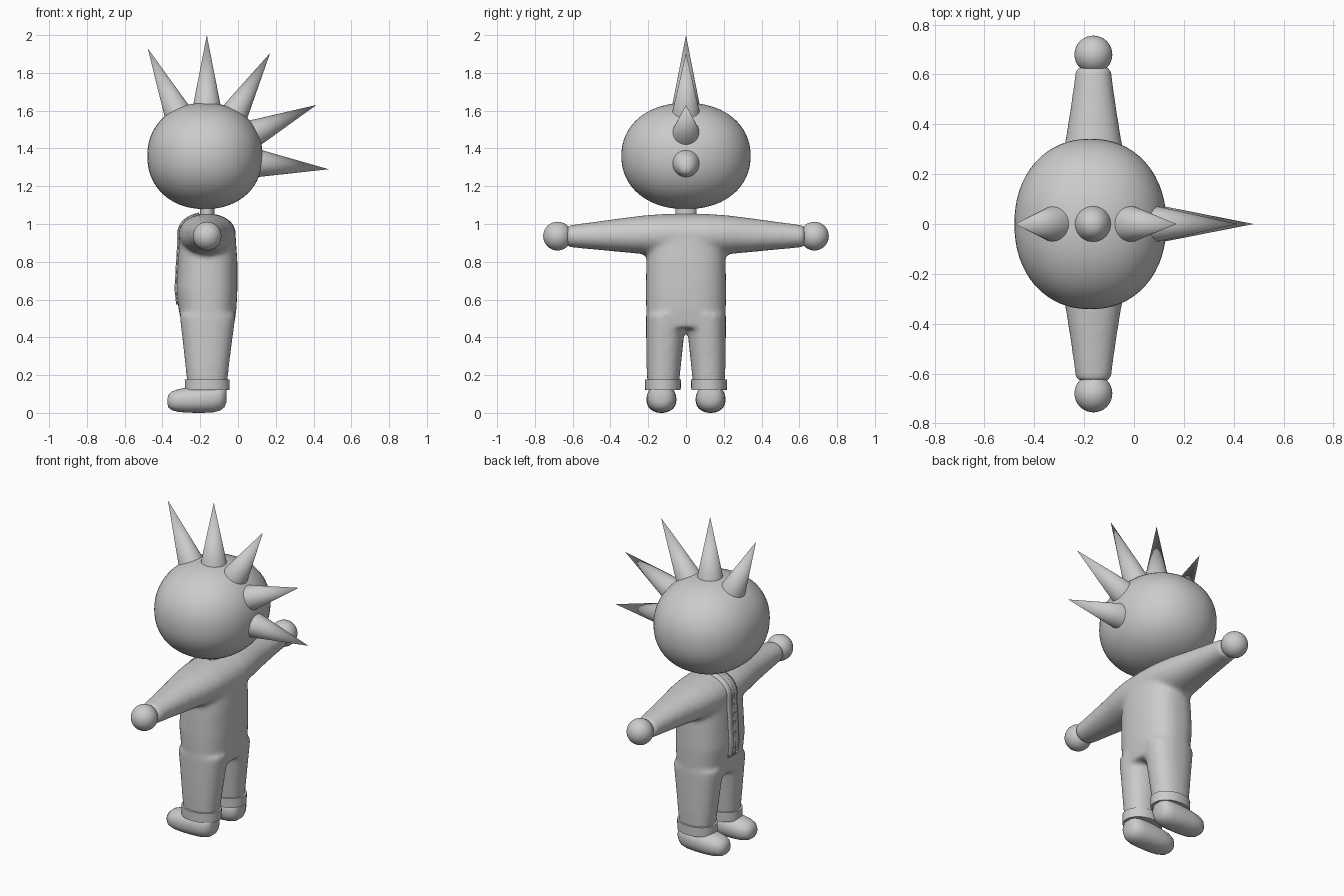
import bpy, bmesh, math
from mathutils import Vector
from mathutils.bvhtree import BVHTree

if "Cube" in bpy.data.objects:
    bpy.data.objects.remove(bpy.data.objects["Cube"])

CX = -0.163  # body axis in x; the figure looks towards -x


def spow(v, p):
    return math.copysign(abs(v) ** p, v)


def loft(bm, rings, place, n=2.0, seg=40):
    """rings: (t, c1, c2, r1, r2); place(t, a, b) -> xyz"""
    loops = []
    for t, c1, c2, r1, r2 in rings:
        loop = []
        for i in range(seg):
            a = 2 * math.pi * i / seg
            u = c1 + r1 * spow(math.cos(a), 2 / n)
            v = c2 + r2 * spow(math.sin(a), 2 / n)
            loop.append(bm.verts.new(place(t, u, v)))
        loops.append(loop)
    for p, q in zip(loops, loops[1:]):
        for i in range(seg):
            j = (i + 1) % seg
            bm.faces.new((p[i], p[j], q[j], q[i]))
    bm.faces.new(loops[0])
    bm.faces.new(loops[-1])


def finish(bm, name, angle=40):
    bmesh.ops.recalc_face_normals(bm, faces=bm.faces)
    me = bpy.data.meshes.new(name)
    bm.to_mesh(me)
    bm.free()
    ob = bpy.data.objects.new(name, me)
    bpy.context.collection.objects.link(ob)
    bpy.ops.object.select_all(action='DESELECT')
    ob.select_set(True)
    bpy.context.view_layer.objects.active = ob
    bpy.ops.object.shade_smooth_by_angle(angle=math.radians(angle))
    return ob


def along_z(t, a, b):
    return (a, b, t)


def along_x(t, a, b):
    return (t, a, b)


# Suit: torso, arms and legs fused into one soft body
bm = bmesh.new()
torso = [(0.45, -0.293, -0.022, 0.200), (0.55, -0.315, -0.008, 0.211),
         (0.65, -0.327, -0.003, 0.213), (0.80, -0.319, -0.003, 0.210),
         (0.93, -0.310, -0.012, 0.200), (1.00, -0.285, -0.040, 0.16),
         (1.04, -0.230, -0.095, 0.10)]
loft(bm, [(z, (a + b) / 2, 0, (b - a) / 2, ry) for z, a, b, ry in torso],
     along_z, 2.5)
for s in (1, -1):
    arm = [(0.0, CX, 0.945, 0.152, 0.111), (0.12, CX, 0.945, 0.150, 0.108),
           (0.22, CX, 0.943, 0.136, 0.103), (0.34, CX, 0.941, 0.112, 0.090),
           (0.48, CX, 0.938, 0.090, 0.074), (0.63, CX, 0.935, 0.070, 0.057)]
    loft(bm, arm, lambda t, a, b: (a, s * t, b), 2.1)
    leg = [(0.14, CX, 0.121 * s, 0.104, 0.083),
           (0.25, CX, 0.118 * s, 0.116, 0.091),
           (0.38, -0.162, 0.112 * s, 0.131, 0.099),
           (0.52, -0.161, 0.106 * s, 0.149, 0.106)]
    loft(bm, leg, along_z, 2.3)
suit = finish(bm, "suit")
rm = suit.modifiers.new("fuse", 'REMESH')
rm.mode = 'VOXEL'
rm.voxel_size = 0.013
rm.use_smooth_shade = True
sm = suit.modifiers.new("soften", 'SMOOTH')
sm.factor = 0.5
sm.iterations = 12

# Front zip: strips laid onto the suit surface
bpy.context.view_layer.update()
bvh = BVHTree.FromObject(suit, bpy.context.evaluated_depsgraph_get())


def strip(name, half, lift, thick):
    rays = [(Vector((-1, 0, 0.575 + 0.375 * i / 14)), Vector((1, 0, 0)))
            for i in range(15)]
    for i in range(1, 9):
        a = math.radians(8.5 * i)
        d = Vector((math.cos(a), 0, -math.sin(a)))
        rays.append((Vector((CX, 0, 0.95)) - d, d))
    bm = bmesh.new()
    rows = []
    for o, d in rays:
        row = []
        for k in range(-2, 3):
            hit, nor, _, _ = bvh.ray_cast(o + Vector((0, half * k / 2, 0)), d)
            row.append(bm.verts.new(hit - d * lift))
        rows.append(row)
    for p, q in zip(rows, rows[1:]):
        for k in range(4):
            bm.faces.new((p[k], p[k + 1], q[k + 1], q[k]))
    ob = finish(bm, name)
    so = ob.modifiers.new("thickness", 'SOLIDIFY')
    so.thickness = thick
    so.offset = 0


strip("zip_band", 0.045, 0.001, 0.010)
strip("zip_teeth", 0.010, 0.005, 0.010)

# Head: slightly boxy ellipsoid
bm = bmesh.new()
bmesh.ops.create_uvsphere(bm, u_segments=64, v_segments=40, radius=1)
for v in bm.verts:
    n = 2.15
    k = sum(abs(c) ** n for c in v.co) ** (-1 / n)
    v.co = Vector((-0.175 + 0.305 * k * v.co.x, 0.342 * k * v.co.y,
                   1.36 + 0.281 * k * v.co.z))
finish(bm, "head")

# Hair spikes: (tip x, tip z, base x, base z)
for tx, tz, bx, bz in [(-0.478, 1.93, -0.325, 1.60), (-0.165, 2.0, -0.165, 1.64),
                       (0.17, 1.905, -0.01, 1.60), (0.415, 1.63, 0.095, 1.485),
                       (0.48, 1.29, 0.122, 1.32)]:
    tip, base = Vector((tx, 0, tz)), Vector((bx, 0, bz))
    base = tip + (base - tip) * 1.12
    axis = tip - base
    bm = bmesh.new()
    bmesh.ops.create_cone(bm, cap_ends=True, segments=40, radius1=0.079,
                          radius2=0, depth=axis.length)
    bmesh.ops.rotate(bm, verts=bm.verts,
                     matrix=Vector((0, 0, 1)).rotation_difference(axis).to_matrix())
    bmesh.ops.translate(bm, verts=bm.verts, vec=(tip + base) / 2)
    finish(bm, "hair_spike")

# Neck
bm = bmesh.new()
loft(bm, [(1.0, CX, 0, 0.038, 0.055), (1.14, CX, 0, 0.038, 0.055)], along_z)
finish(bm, "neck")

for s, side in ((1, "right"), (-1, "left")):
    # Hands
    bm = bmesh.new()
    bmesh.ops.create_uvsphere(bm, u_segments=32, v_segments=20, radius=0.076)
    bmesh.ops.translate(bm, verts=bm.verts, vec=(CX, 0.68 * s, 0.936))
    finish(bm, side + "_hand")

    # Trouser cuffs
    bm = bmesh.new()
    loft(bm, [(0.12, CX, 0.122 * s, 0.118, 0.094),
              (0.178, CX, 0.122 * s, 0.119, 0.095)], along_z, 2.1)
    finish(bm, side + "_cuff")

    # Shoes: (x, bottom z, top z, half width)
    shoe = [(-0.374, 0.048, 0.075, 0.018), (-0.368, 0.028, 0.095, 0.040),
            (-0.350, 0.014, 0.113, 0.059), (-0.315, 0.005, 0.126, 0.073),
            (-0.26, 0.001, 0.135, 0.079), (-0.19, 0.0, 0.145, 0.079),
            (-0.13, 0.003, 0.15, 0.077), (-0.095, 0.012, 0.15, 0.070),
            (-0.072, 0.030, 0.148, 0.054), (-0.062, 0.055, 0.14, 0.030)]
    bm = bmesh.new()
    loft(bm, [(x, 0.13 * s, (lo + hi) / 2, w, (hi - lo) / 2)
              for x, lo, hi, w in shoe], along_x, 2.2)
    finish(bm, side + "_shoe", 80)
